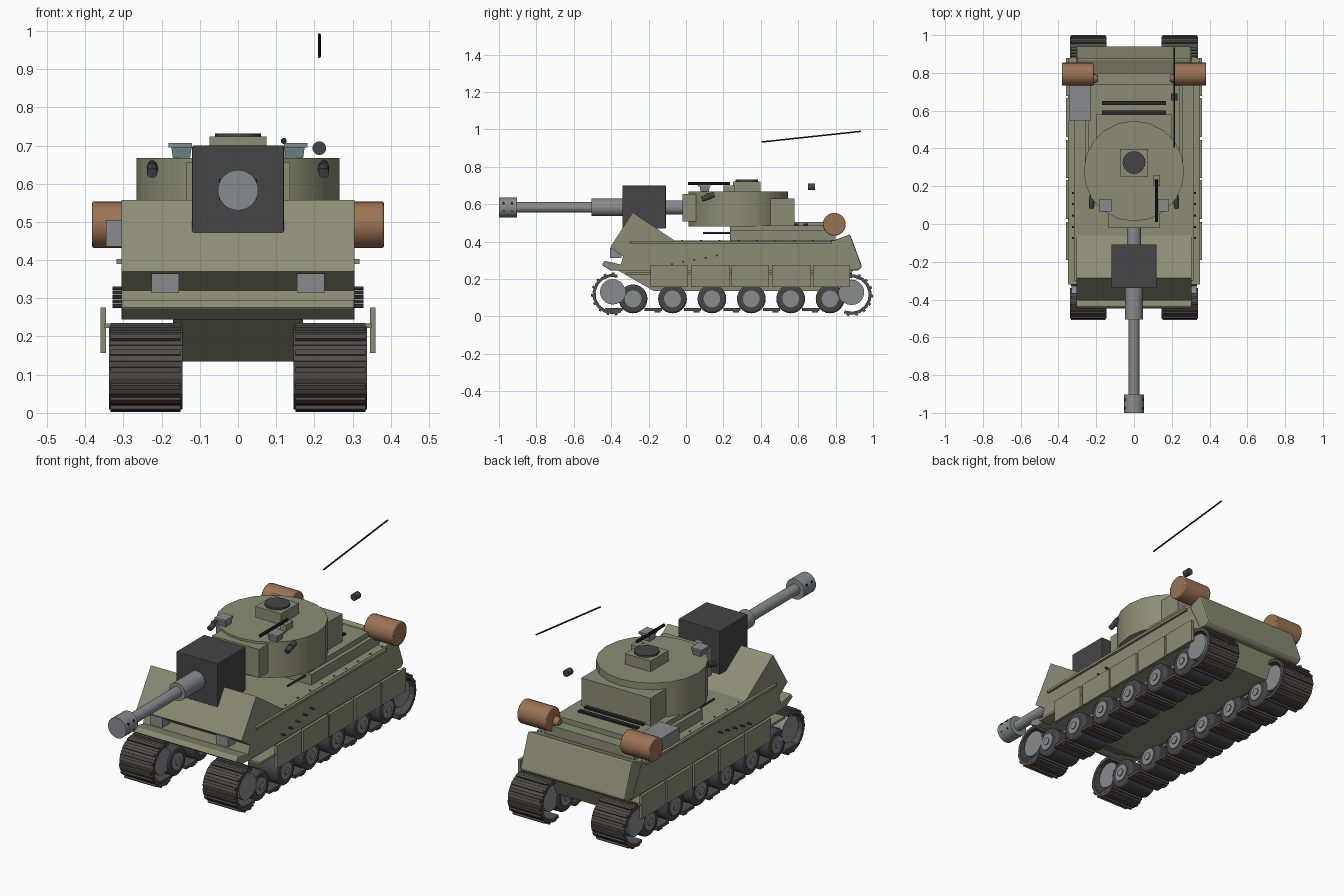
import bpy, bmesh, math
from mathutils import Vector, Matrix

if "Cube" in bpy.data.objects:
    bpy.data.objects.remove(bpy.data.objects["Cube"])


def material(name, r, g, b):
    m = bpy.data.materials.new(name)
    m.diffuse_color = (r, g, b, 1)
    m.use_nodes = True
    m.node_tree.nodes["Principled BSDF"].inputs["Base Color"].default_value = m.diffuse_color
    return m


OLIVE = material("olive_paint", 0.26, 0.27, 0.18)
DARK = material("dark_steel", 0.06, 0.06, 0.06)
BLACK = material("black_metal", 0.02, 0.02, 0.022)
STEEL = material("steel", 0.25, 0.26, 0.27)
TRACK = material("track_metal", 0.085, 0.073, 0.065)
BROWN = material("rusty_brown", 0.33, 0.17, 0.09)
GLASS = material("glass", 0.17, 0.25, 0.28)


def finish(name, bm, mat, smooth=False):
    bmesh.ops.recalc_face_normals(bm, faces=bm.faces)
    me = bpy.data.meshes.new(name)
    bm.to_mesh(me)
    bm.free()
    if smooth:
        for p in me.polygons:
            p.use_smooth = True
        me.set_sharp_from_angle(angle=math.radians(35))
    me.materials.append(mat)
    ob = bpy.data.objects.new(name, me)
    bpy.context.collection.objects.link(ob)
    return ob


def bevel(ob, w):
    b = ob.modifiers.new("bevel", "BEVEL")
    b.width, b.segments = w, 2
    return ob


def box(name, x, y, z, mat, rot_x=0):
    """Box from (min, max) ranges."""
    bm = bmesh.new()
    size = [b - a for a, b in (x, y, z)]
    mid = [(a + b) / 2 for a, b in (x, y, z)]
    bmesh.ops.create_cube(bm, size=1, matrix=Matrix.Translation(mid)
                          @ Matrix.Rotation(rot_x, 4, 'X') @ Matrix.Diagonal(size + [1]))
    return finish(name, bm, mat)


def span(s, a, b):
    return (min(s * a, s * b), max(s * a, s * b))


def rod(name, a, b, r, mat, seg=20, r2=None, turn=0):
    """Cylinder or cone between two points."""
    a, b = Vector(a), Vector(b)
    bm = bmesh.new()
    m = (Matrix.Translation((a + b) / 2) @ (b - a).to_track_quat('Z', 'Y').to_matrix().to_4x4()
         @ Matrix.Rotation(turn, 4, 'Z'))
    bmesh.ops.create_cone(bm, cap_ends=True, segments=seg, radius1=r,
                          radius2=r if r2 is None else r2, depth=(b - a).length, matrix=m)
    return finish(name, bm, mat, True)


def slab(name, pts, hw, mat):
    """Side profile (y, z) extruded across x."""
    bm = bmesh.new()
    f = bm.faces.new([bm.verts.new((-hw, y, z)) for y, z in pts])
    g = bmesh.ops.extrude_face_region(bm, geom=[f])
    bmesh.ops.translate(bm, vec=(2 * hw, 0, 0),
                        verts=[v for v in g["geom"] if isinstance(v, bmesh.types.BMVert)])
    return finish(name, bm, mat)


# Hull
slab("lower_hull", [(-0.37, 0.25), (-0.17, 0.135), (0.84, 0.135), (0.90, 0.26)], 0.17, OLIVE)
slab("upper_hull", [(-0.31, 0.405), (-0.36, 0.245), (0.88, 0.245), (0.80, 0.405)], 0.305, OLIVE)
bevel(slab("rear_plate", [(0.785, 0.405), (0.877, 0.44), (0.942, 0.265), (0.92, 0.245), (0.80, 0.25)],
           0.303, OLIVE), 0.008)
slab("front_glacis", [(-0.285, 0.557), (-0.405, 0.37), (-0.30, 0.295), (-0.06, 0.405)], 0.305, OLIVE)
bevel(slab("nose_plate", [(-0.45, 0.275), (-0.435, 0.297), (-0.29, 0.265), (-0.30, 0.245), (-0.40, 0.245)],
           0.305, OLIVE), 0.005)
box("raised_deck", (-0.26, 0.26), (0.235, 0.80), (0.40, 0.46), OLIVE)
box("engine_cover", (-0.24, 0.24), (0.235, 0.74), (0.46, 0.487), OLIVE)
for i, y in enumerate((0.59, 0.64)):
    box(f"deck_vent_{i}", (-0.17, 0.17), (y - 0.011, y + 0.011), (0.48, 0.496), BLACK)
box("stowage_box", (-0.345, -0.23), (0.545, 0.735), (0.435, 0.505), STEEL)

# Things repeated on both sides
for s in (-1, 1):
    box("deck_rail", span(s, 0.30, 0.318), (-0.30, 0.78), (0.39, 0.403), OLIVE)
    box("fender", span(s, 0.29, 0.35), (-0.32, 0.88), (0.222, 0.234), OLIVE)
    for i in range(5):
        y = -0.19 + i * 0.217
        box(f"skirt_{i}", span(s, 0.345, 0.36), (y, y + (0.207 if i % 2 else 0.2)), (0.157, 0.276), OLIVE)
    for i in range(5):
        y, z = -0.075 + 0.06 * i, 0.28 + 0.0115 * i
        rod(f"side_bolt_{i}", (s * 0.30, y, z), (s * 0.328, y, z), 0.005, DARK, 8)
    for i in range(9):
        y = -0.02 + 0.1 * i
        rod(f"deck_rivet_{i}", (s * 0.29, y, 0.40), (s * 0.29, y, 0.409), 0.005, OLIVE, 8)
    rod("deck_tool", (s * 0.225, 0.09, 0.447), (s * 0.225, 0.5, 0.447), 0.006, DARK, 8)
    box("headlamp", span(s, 0.155, 0.226), (-0.405, -0.345), (0.314, 0.365), STEEL)

    # Fuel drums
    bevel(rod("fuel_drum", (s * 0.215, 0.793, 0.493), (s * 0.382, 0.793, 0.493), 0.061, BROWN, 24), 0.005)
    rod("drum_neck", (s * 0.19, 0.77, 0.475), (s * 0.22, 0.77, 0.475), 0.016, BROWN, 12, 0.028)

    # Road wheels
    for i in range(6):
        y, z = -0.283 + 0.2107 * i, 0.094
        bevel(rod(f"road_wheel_{i}", (s * 0.155, y, z), (s * 0.328, y, z), 0.077, DARK, 24), 0.01)
        rod(f"wheel_disc_{i}", (s * 0.15, y, z), (s * 0.333, y, z), 0.045, STEEL, 20)
        rod(f"wheel_cap_{i}", (s * 0.145, y, z), (s * 0.338, y, z), 0.02, STEEL, 12)

    # End sprockets and track links wrapped around them
    for end, cy, cz, start in (("front", -0.392, 0.12, 88), ("rear", 0.885, 0.117, -100)):
        rod(f"{end}_sprocket", (s * 0.16, cy, cz + 0.012), (s * 0.33, cy, cz + 0.012), 0.068, STEEL, 20)
        for k in range(9):
            a = math.radians(start + k * 24)
            for part, r, w, t, xs in (("link", 0.098, 0.044, 0.016, (0.145, 0.338)),
                                      ("cleat", 0.109, 0.014, 0.012, (0.15, 0.334))):
                y, z = cy + r * math.cos(a), cz + r * math.sin(a)
                box(f"{end}_track_{part}_{k}", span(s, *xs), (y - w / 2, y + w / 2),
                    (z - t / 2, z + t / 2), TRACK, a - math.pi / 2)

    # Ground links between the wheels
    for i in range(6):
        y = -0.39 + 0.2107 * i
        box(f"ground_link_{i}", span(s, 0.145, 0.338), (y - 0.042, y + 0.05), (0.03, 0.046), TRACK)
        box(f"ground_cleat_{i}", span(s, 0.15, 0.334), (y + 0.01, y + 0.042), (0.02, 0.031), TRACK)

    # Periscopes and smoke launchers on the turret
    rod("periscope", (s * 0.148, 0.10, 0.66), (s * 0.148, 0.10, 0.697), 0.03, GLASS, 4, 0.038, math.pi / 4)
    box("periscope_lid", span(s, 0.12, 0.182), (0.065, 0.132), (0.695, 0.707), STEEL)
    for k in (0, 1):
        rod(f"smoke_launcher_{k}", (s * 0.225, 0.085 + 0.03 * k, 0.628 + 0.015 * k),
            (s * 0.222, 0.15, 0.65), 0.014, DARK, 12)
    for k in (-0.975, -0.93):
        for z in (0.565, 0.605):
            rod("muzzle_port", (s * 0.03, k, z), (s * 0.05, k, z), 0.007, BLACK, 8)

# Turret
rod("turret", (0, 0.28, 0.48), (0, 0.28, 0.667), 0.266, OLIVE, 20)
box("turret_front", (-0.136, 0.136), (-0.02, 0.2), (0.508, 0.656), OLIVE)
box("turret_bustle", (-0.20, 0.20), (0.35, 0.58), (0.447, 0.632), OLIVE)
box("cupola", (-0.074, 0.074), (0.25, 0.398), (0.66, 0.723), OLIVE)
rod("cupola_hatch", (0, 0.325, 0.72), (0, 0.325, 0.732), 0.06, DARK, 20)

# Main gun
GZ = 0.583
bevel(box("mantlet", (-0.12, 0.12), (-0.34, -0.108), (0.47, 0.70), DARK), 0.004)
for name, y0, y1, r in (("gun_base", -0.12, 0.0, 0.038), ("gun_sleeve", -0.505, -0.33, 0.047),
                        ("gun_tube", -0.91, -0.5, 0.028), ("muzzle_brake", -1.0, -0.903, 0.053)):
    rod(name, (0, y0, GZ), (0, y1, GZ), r, STEEL, 24)

# Roof machine gun
rod("machine_gun", (0.12, 0.01, 0.712), (0.12, 0.235, 0.712), 0.008, BLACK, 10)
box("machine_gun_body", (0.103, 0.138), (0.20, 0.26), (0.665, 0.70), OLIVE)

# Antenna and its separate base
rod("antenna", (0.213, 0.405, 0.933), (0.213, 0.935, 0.99), 0.004, BLACK, 8)
rod("antenna_base", (0.213, 0.653, 0.693), (0.213, 0.69, 0.693), 0.018, DARK, 14)
